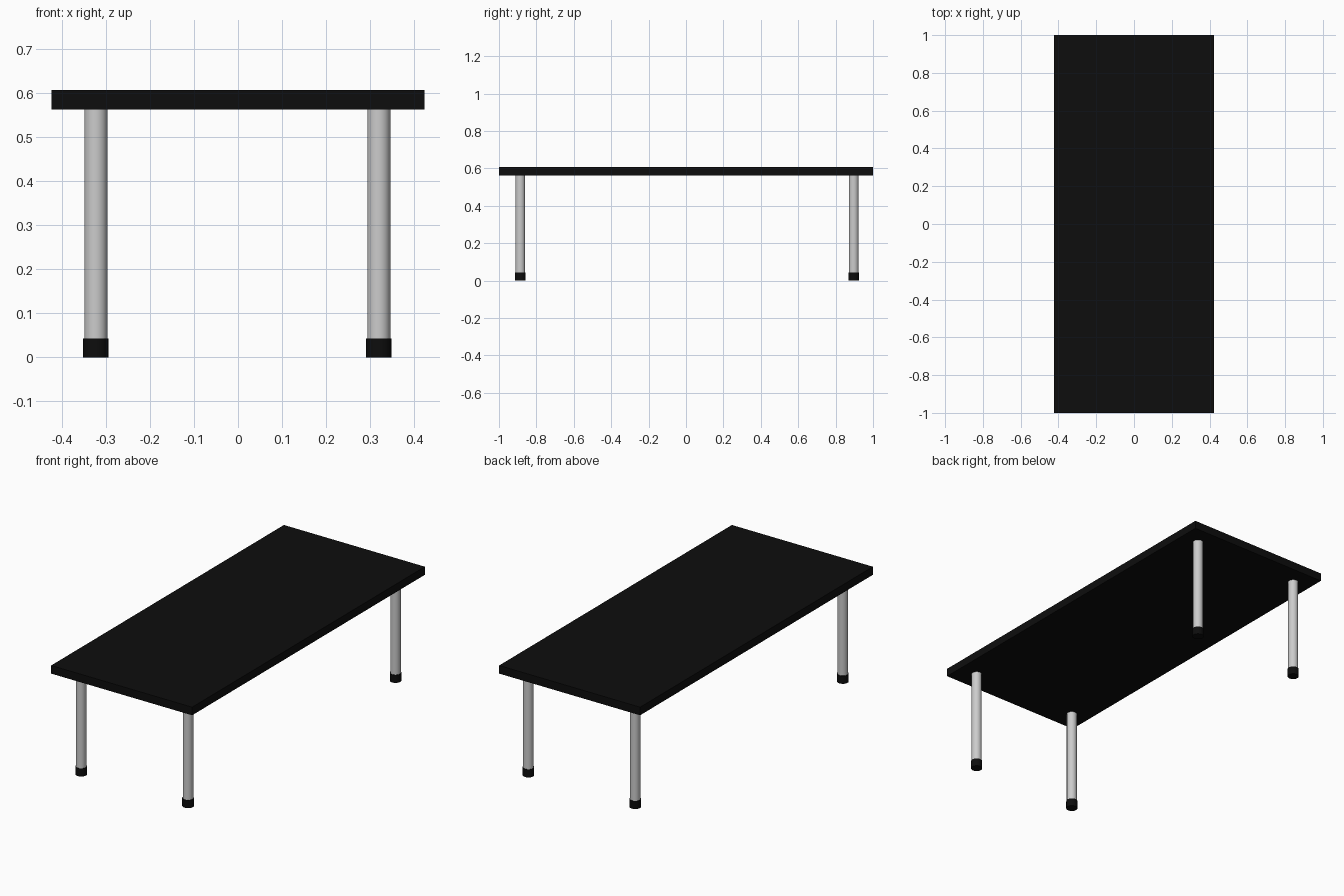
import bpy
import math

if "Cube" in bpy.data.objects:
    bpy.data.objects.remove(bpy.data.objects["Cube"])

LEG_X = (-0.323, 0.32)
LEG_Y = (-0.886, 0.897)
TOP_Z, UNDER_Z, FOOT_H = 0.607, 0.563, 0.043


def material(name, rgb):
    mat = bpy.data.materials.new(name)
    mat.diffuse_color = (*rgb, 1)
    mat.use_nodes = True
    mat.node_tree.nodes["Principled BSDF"].inputs["Base Color"].default_value = mat.diffuse_color
    return mat


black = material("black", (0.004, 0.004, 0.004))


def cylinder(name, x, y, radius, z0, z1, mat=None):
    bpy.ops.mesh.primitive_cylinder_add(
        vertices=32, radius=radius, depth=z1 - z0, location=(x, y, (z0 + z1) / 2))
    ob = bpy.context.object
    ob.name = name
    bpy.ops.object.shade_smooth_by_angle(angle=math.radians(40))
    if mat:
        ob.data.materials.append(mat)


# Table top slab
bpy.ops.mesh.primitive_cube_add(size=1, location=(0, 0, (TOP_Z + UNDER_Z) / 2))
top = bpy.context.object
top.name = "table_top"
top.scale = (0.848, 2.0, TOP_Z - UNDER_Z)
bpy.ops.object.transform_apply(location=False, rotation=False, scale=True)
top.data.materials.append(black)

# Four metal tube legs with black end caps
for y, end in zip(LEG_Y, ("front", "back")):
    for x, side in zip(LEG_X, ("left", "right")):
        cylinder(f"{end}_{side}_leg", x, y, 0.0262, FOOT_H, UNDER_Z)
        cylinder(f"{end}_{side}_foot", x, y, 0.0288, 0, FOOT_H, black)
